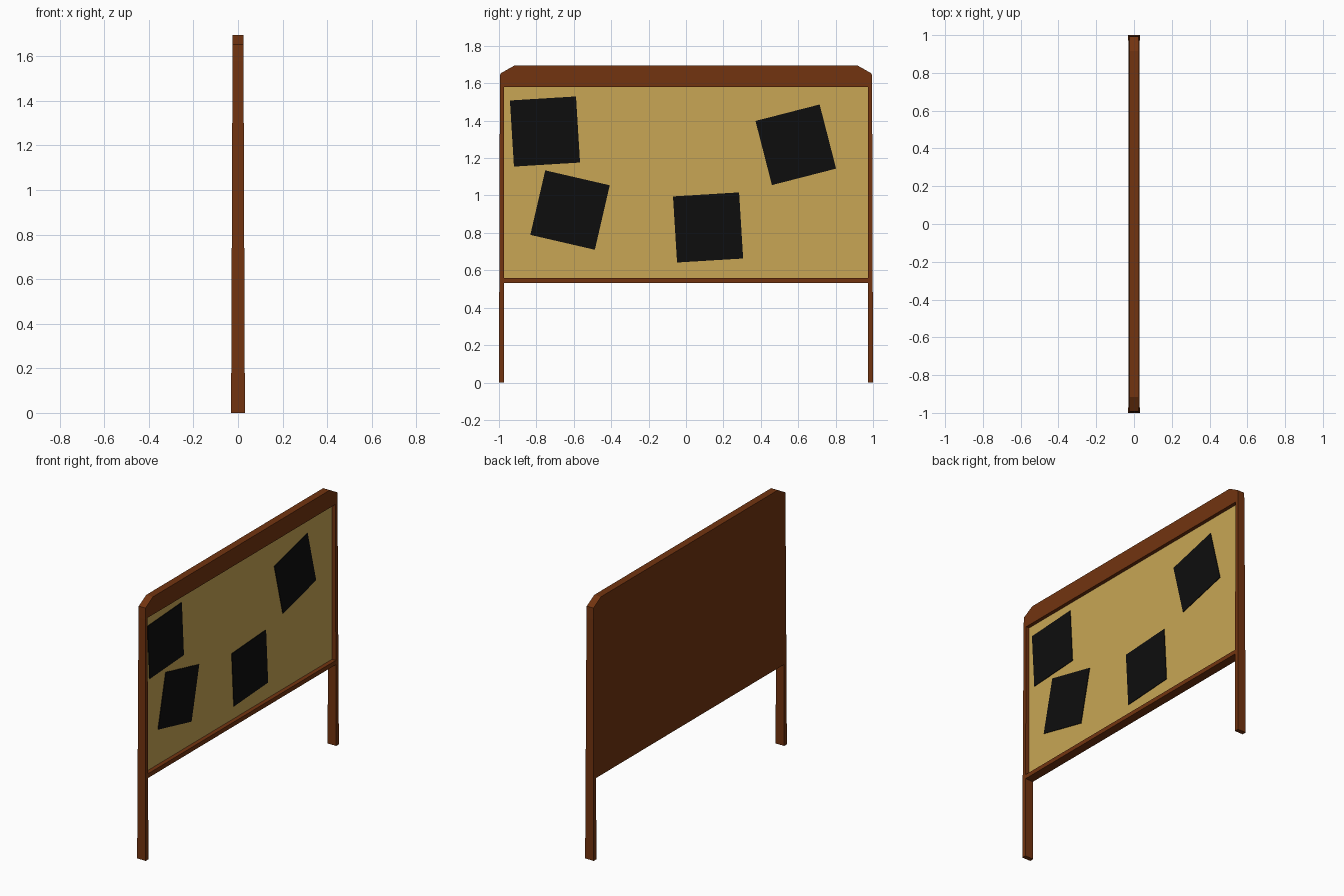
import bpy, bmesh, math

if "Cube" in bpy.data.objects:
    bpy.data.objects.remove(bpy.data.objects["Cube"])


def material(name, rgb):
    m = bpy.data.materials.new(name)
    m.diffuse_color = (*rgb, 1)
    m.use_nodes = True
    m.node_tree.nodes["Principled BSDF"].inputs["Base Color"].default_value = m.diffuse_color
    return m


wood = material("brown_wood", (0.17, 0.034, 0.005))
cork = material("cork", (0.58, 0.38, 0.09))
dark = material("dark_paper", (0.004, 0.004, 0.004))


def half_depth(z):
    # the frame gets slightly thinner towards the top
    return 0.031 - 0.0068 * z / 1.7


def slab(name, outline, mat, front=None, back=None):
    """Extrude a (y, z) outline along x; a missing side follows the frame taper."""
    bm = bmesh.new()
    rear = [bm.verts.new((-half_depth(z) if back is None else back, y, z)) for y, z in outline]
    fore = [bm.verts.new((half_depth(z) if front is None else front, y, z)) for y, z in outline]
    bm.faces.new(rear)
    bm.faces.new(fore)
    for i in range(len(outline)):
        j = (i + 1) % len(outline)
        bm.faces.new((rear[i], rear[j], fore[j], fore[i]))
    bmesh.ops.recalc_face_normals(bm, faces=bm.faces)
    mesh = bpy.data.meshes.new(name)
    bm.to_mesh(mesh)
    bm.free()
    mesh.materials.append(mat)
    ob = bpy.data.objects.new(name, mesh)
    bpy.context.collection.objects.link(ob)
    return ob


def rect(y0, y1, z0, z1):
    return [(y0, z0), (y1, z0), (y1, z1), (y0, z1)]


# Posts on both sides
for side, s in (("left", -1), ("right", 1)):
    slab(side + "_post", [(s, 0), (s * 0.972, 0), (s * 0.972, 1.58), (s * 0.995, 1.58)], wood)

# Header with clipped corners, and lower rail
slab("header", [(-0.995, 1.58), (0.995, 1.58), (0.993, 1.652),
                (0.915, 1.696), (-0.915, 1.696), (-0.993, 1.652)], wood)
slab("lower_rail", rect(-0.972, 0.972, 0.532, 0.56), wood)

# Back board and recessed cork sheet
slab("back_board", rect(-0.972, 0.972, 0.56, 1.58), wood, front=-0.004)
slab("cork_sheet", rect(-0.972, 0.972, 0.56, 1.58), cork, front=0.001, back=-0.004)

# Pinned square papers: centre y, centre z, tilt in degrees
papers = [(-0.754, 1.342, 3.5), (-0.62, 0.922, -13), (0.118, 0.829, 3.5), (0.587, 1.271, 14.4)]
for n, (cy, cz, tilt) in enumerate(papers, 1):
    corners = []
    for k in range(4):
        a = math.radians(tilt + 45 + 90 * k)
        r = 0.354 / math.sqrt(2)
        corners.append((cy + r * math.cos(a), cz + r * math.sin(a)))
    slab(f"paper_{n}", corners, dark, front=0.005, back=0.001)
